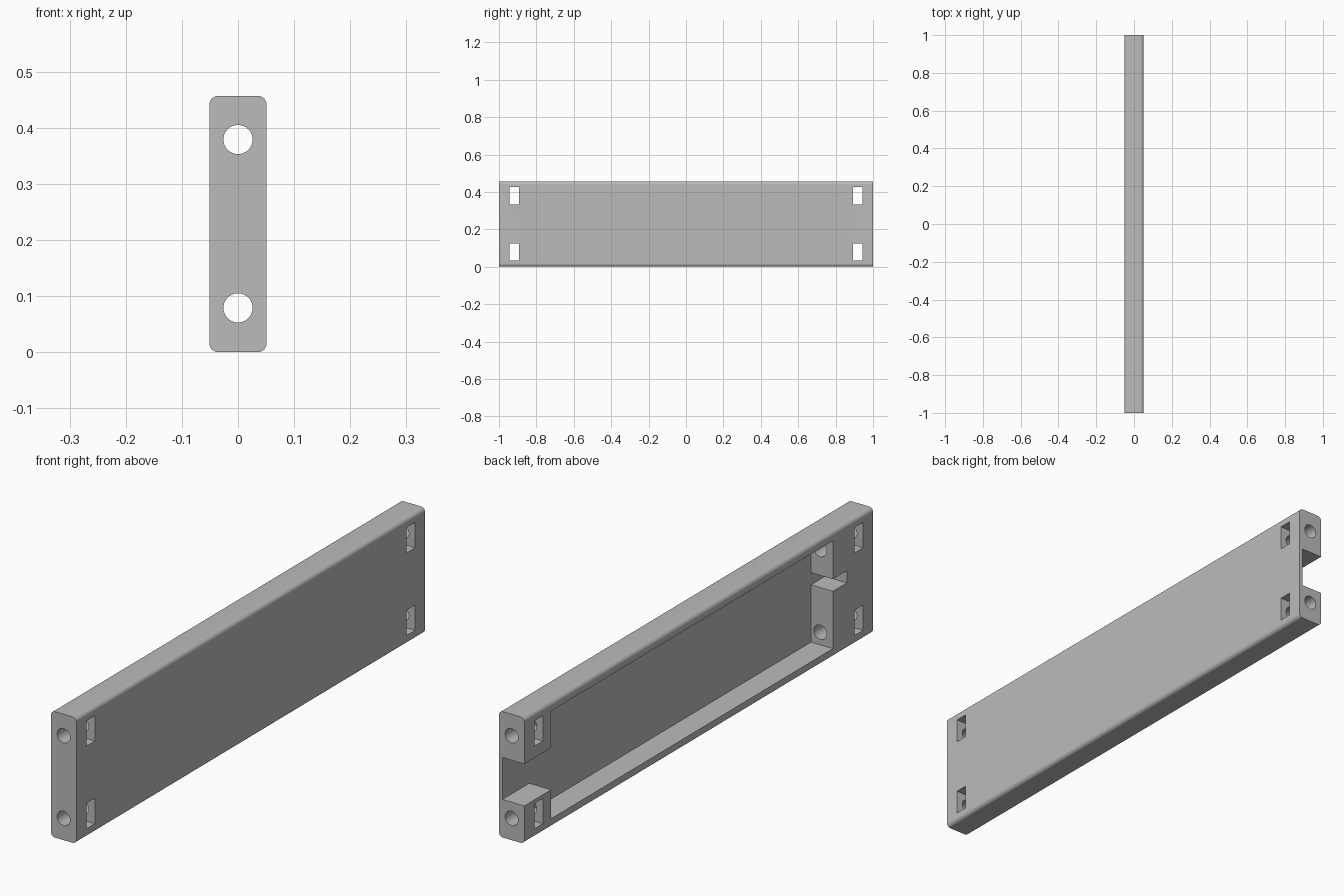
import bpy, bmesh
from math import pi, sin, cos
from mathutils import Vector

if "Cube" in bpy.data.objects:
    bpy.data.objects.remove(bpy.data.objects["Cube"])

HALF_W, HEIGHT, HALF_L = 0.051, 0.457, 1.0
FILLET = 0.016
WALL_X = 0.037            # inner face of the thin side wall
BORE_R = 0.026
HOLE_Z = (0.079, 0.379)

grey = bpy.data.materials.new("Mid grey")
grey.use_nodes = True
grey.diffuse_color = (0.5, 0.5, 0.5, 1)
grey.node_tree.nodes["Principled BSDF"].inputs["Base Color"].default_value = (0.5, 0.5, 0.5, 1)


def prism(name, points, offset):
    """Extrude a closed 3D outline by an offset vector."""
    bm = bmesh.new()
    face = bm.faces.new([bm.verts.new(p) for p in points])
    ext = bmesh.ops.extrude_face_region(bm, geom=[face])
    verts = [g for g in ext["geom"] if isinstance(g, bmesh.types.BMVert)]
    bmesh.ops.translate(bm, verts=verts, vec=Vector(offset))
    bmesh.ops.recalc_face_normals(bm, faces=bm.faces)
    mesh = bpy.data.meshes.new(name)
    bm.to_mesh(mesh)
    bm.free()
    mesh.materials.append(grey)
    obj = bpy.data.objects.new(name, mesh)
    bpy.context.collection.objects.link(obj)
    return obj


def arc(cx, cz, r, start, sweep, steps):
    return [(cx + r * cos(start + sweep * i / steps),
             cz + r * sin(start + sweep * i / steps)) for i in range(steps + 1)]


def cut(target, cutter):
    """Subtract the cutter, then discard it."""
    cutter.hide_render = True
    mod = target.modifiers.new("Cut", "BOOLEAN")
    mod.operation, mod.solver, mod.object = "DIFFERENCE", "EXACT", cutter
    bpy.ops.object.select_all(action="DESELECT")
    bpy.context.view_layer.objects.active = target
    target.select_set(True)
    bpy.ops.object.modifier_apply(modifier=mod.name)
    bpy.data.objects.remove(cutter)


# Long panel with rounded lengthwise edges
outline = []
ix, lo, hi = HALF_W - FILLET, FILLET, HEIGHT - FILLET
for k, (cx, cz) in enumerate([(ix, hi), (-ix, hi), (-ix, lo), (ix, lo)]):
    outline += arc(cx, cz, FILLET, k * pi / 2, pi / 2, 8)
panel = prism("panel", [(x, -HALF_L, z) for x, z in outline], (0, 2 * HALF_L, 0))

# Hollow in the left-out side: wide pocket, open notch at the back, blind notch in front
FRONT, BACK, RIM = -0.77, 0.846, 0.033
hollow = [(FRONT, RIM), (BACK, RIM), (BACK, 0.138), (1.1, 0.138), (1.1, 0.29),
          (BACK, 0.29), (BACK, HEIGHT - RIM), (FRONT, HEIGHT - RIM),
          (FRONT, 0.285), (-0.85, 0.285), (-0.85, 0.241), (FRONT, 0.241)]
cut(panel, prism("hollow_cutter", [(WALL_X, y, z) for y, z in hollow], (-0.2, 0, 0)))

# Lengthwise bores and crosswise nut slots through the four end blocks
for z in HOLE_Z:
    for side in (-1, 1):
        circle = arc(0, z, BORE_R, 0, 2 * pi, 40)[:-1]
        cut(panel, prism("bore_cutter", [(x, side * 1.1, c) for x, c in circle],
                         (0, -side * 0.4, 0)))
        slot = [(0.894, -0.046), (0.943, -0.046), (0.943, 0.046), (0.894, 0.046)]
        cut(panel, prism("slot_cutter", [(-0.1, side * y, z + dz) for y, dz in slot],
                         (0.2, 0, 0)))

# Smooth fillets and bores, crisp edges elsewhere
bpy.ops.object.select_all(action="DESELECT")
panel.select_set(True)
bpy.context.view_layer.objects.active = panel
bpy.ops.object.shade_smooth_by_angle(angle=pi / 6)
